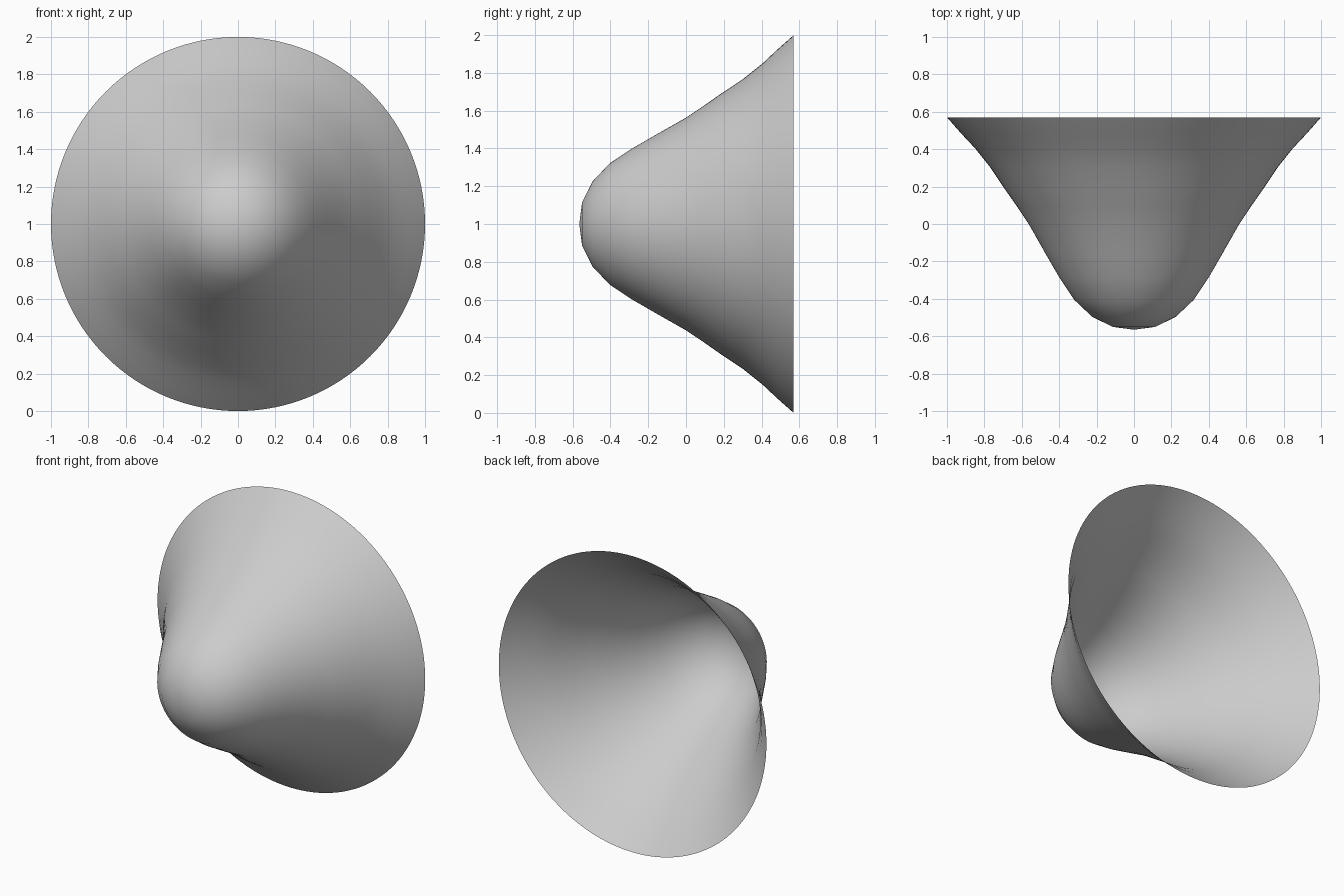
import bpy, bmesh, math

if "Cube" in bpy.data.objects:
    bpy.data.objects.remove(bpy.data.objects["Cube"])

# Bell profile as (radius, y), from rounded tip to open rim
PROFILE = [(0.115, -0.55), (0.225, -0.495), (0.32, -0.405), (0.40, -0.285),
           (0.475, -0.155), (0.56, -0.005), (0.63, 0.10), (0.70, 0.20),
           (0.77, 0.305), (0.85, 0.405), (0.925, 0.485), (1.0, 0.57)]
SIDES = 128
CENTRE_Z = 1.0

bm = bmesh.new()


def ring(radius, y):
    angles = [2 * math.pi * i / SIDES for i in range(SIDES)]
    return [bm.verts.new((radius * math.cos(a), y, CENTRE_Z + radius * math.sin(a)))
            for a in angles]


# Open single-walled shell, revolved about the y axis
tip = bm.verts.new((0, -0.565, CENTRE_Z))
rings = [ring(r, y) for r, y in PROFILE]
for i in range(SIDES):
    j = (i + 1) % SIDES
    bm.faces.new((tip, rings[0][i], rings[0][j]))
    for a, b in zip(rings, rings[1:]):
        bm.faces.new((a[i], b[i], b[j], a[j]))
for face in bm.faces:
    face.smooth = True

mesh = bpy.data.meshes.new("bell_shell")
bm.to_mesh(mesh)
bm.free()
shell = bpy.data.objects.new("bell_shell", mesh)
bpy.context.collection.objects.link(shell)
